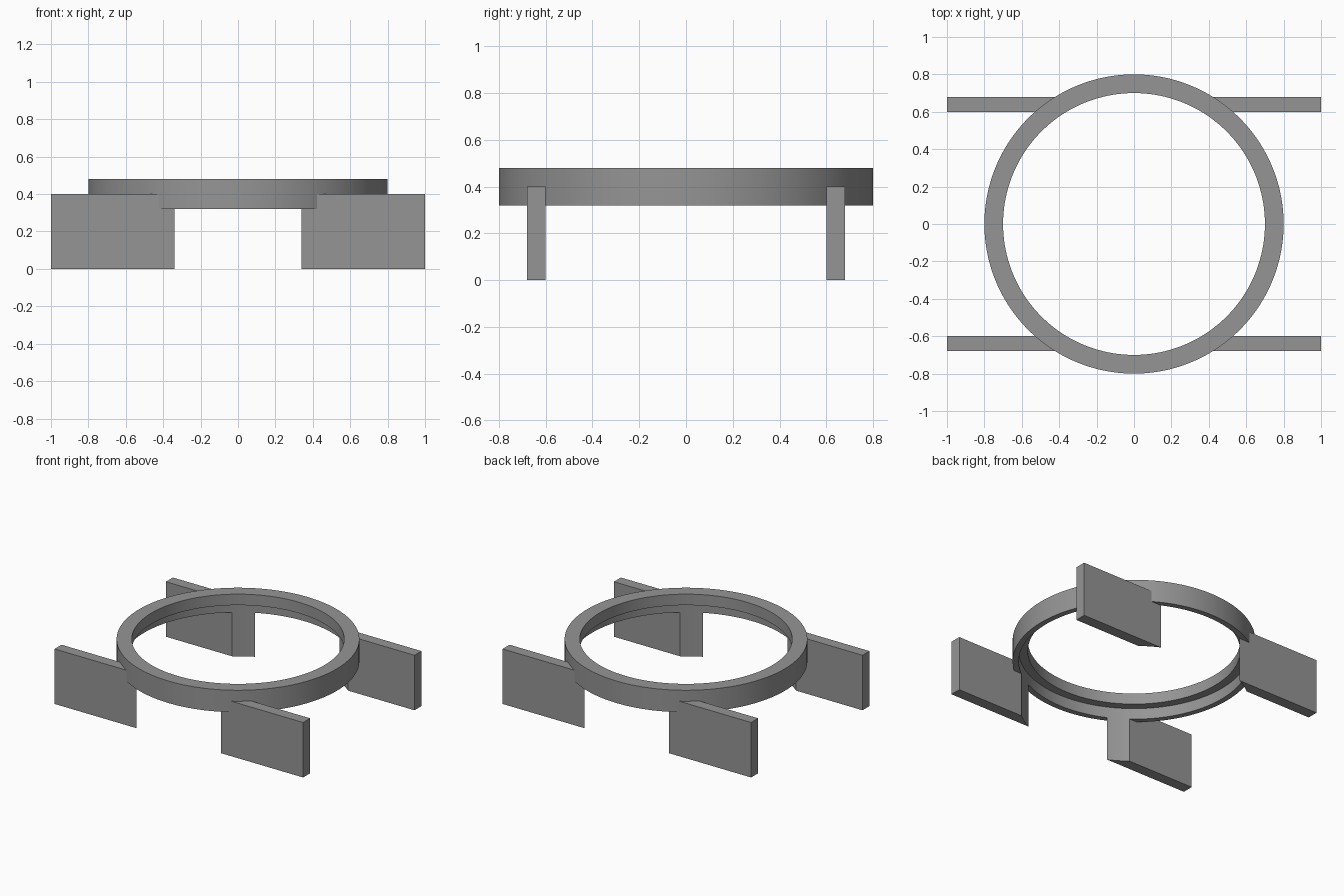
import bpy, bmesh, math

if "Cube" in bpy.data.objects:
    bpy.data.objects.remove(bpy.data.objects["Cube"])

SEG = 192
R_OUT, R_LIP, R_SEAT = 0.80, 0.70, 0.76    # outer wall, upper lip, lower recess
Z_BOTTOM, Z_STEP, Z_TOP = 0.32, 0.40, 0.48

grey = bpy.data.materials.new("grey")
grey.diffuse_color = (0.30, 0.30, 0.30, 1)
grey.use_nodes = True
grey.node_tree.nodes["Principled BSDF"].inputs["Base Color"].default_value = grey.diffuse_color


def finish(name, bm):
    bmesh.ops.recalc_face_normals(bm, faces=bm.faces)
    mesh = bpy.data.meshes.new(name)
    bm.to_mesh(mesh)
    bm.free()
    mesh.materials.append(grey)
    obj = bpy.data.objects.new(name, mesh)
    bpy.context.collection.objects.link(obj)
    bpy.ops.object.select_all(action='DESELECT')
    obj.select_set(True)
    bpy.context.view_layer.objects.active = obj
    bpy.ops.object.shade_smooth_by_angle(angle=math.radians(30))
    return obj


# Ring: stepped profile turned around the vertical axis
profile = [(R_OUT, Z_BOTTOM), (R_OUT, Z_TOP), (R_LIP, Z_TOP),
           (R_LIP, Z_STEP), (R_SEAT, Z_STEP), (R_SEAT, Z_BOTTOM)]
bm = bmesh.new()
loops = []
for i in range(SEG):
    a = 2 * math.pi * i / SEG
    loops.append([bm.verts.new((r * math.cos(a), r * math.sin(a), z)) for r, z in profile])
n = len(profile)
for i in range(SEG):
    p, q = loops[i], loops[(i + 1) % SEG]
    for j in range(n):
        k = (j + 1) % n
        bm.faces.new((p[j], q[j], q[k], p[k]))
finish("ring", bm)


# Legs: upright plates whose inner ends follow the ring's recess
def leg(name, sx, sy):
    y0, y1, steps = 0.60, 0.68, 8
    outline = [(1.0, y1), (1.0, y0)]
    for i in range(steps + 1):
        y = y0 + (y1 - y0) * i / steps
        outline.append((math.sqrt(R_SEAT ** 2 - y * y), y))
    bm = bmesh.new()
    base = bm.faces.new([bm.verts.new((sx * x, sy * y, 0)) for x, y in outline])
    up = bmesh.ops.extrude_face_region(bm, geom=[base])["geom"]
    bmesh.ops.translate(bm, vec=(0, 0, Z_STEP),
                        verts=[v for v in up if isinstance(v, bmesh.types.BMVert)])
    finish(name, bm)


for sx, side in ((-1, "left"), (1, "right")):
    for sy, end in ((-1, "front"), (1, "back")):
        leg(f"{end}_{side}_leg", sx, sy)
